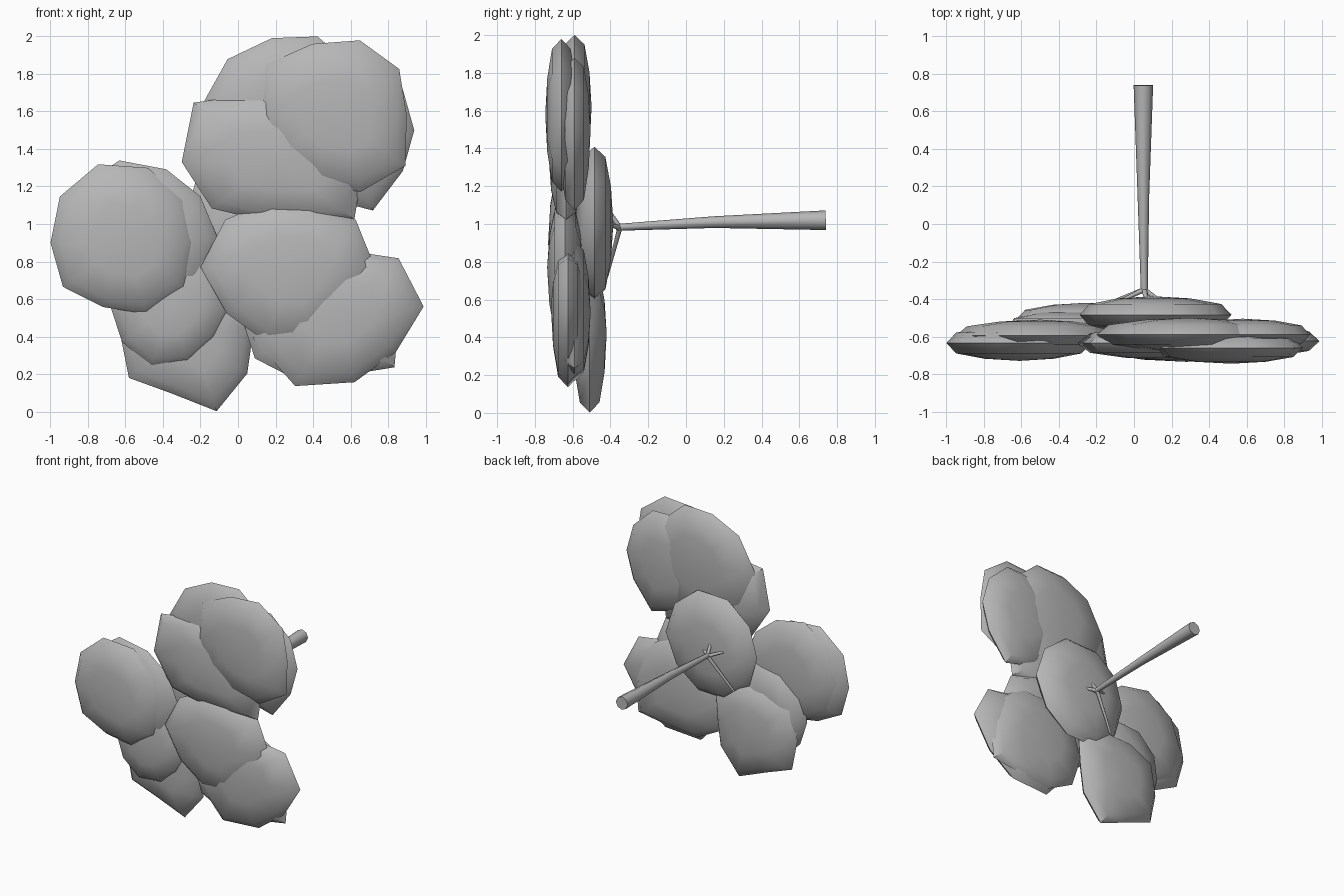
import bpy, bmesh, math
from mathutils import Vector

cube = bpy.data.objects.get("Cube")
if cube:
    bpy.data.objects.remove(cube, do_unlink=True)

grey = bpy.data.materials.new("plain_grey")
grey.use_nodes = True
colour = (0.47, 0.47, 0.47, 1)
grey.diffuse_color = colour
grey.node_tree.nodes["Principled BSDF"].inputs["Base Color"].default_value = colour

# Lens cross-section shared by all leaf clumps: (radius share, depth share)
LENS = [(0.48, -0.88), (0.87, -0.58), (1, 0), (0.87, 0.58), (0.48, 0.88)]


def finish(obj, angle):
    obj.data.materials.clear()
    obj.data.materials.append(grey)
    bpy.ops.object.select_all(action="DESELECT")
    bpy.context.view_layer.objects.active = obj
    obj.select_set(True)
    bpy.ops.object.shade_smooth_by_angle(angle=math.radians(angle))


def clump(name, centre, depth, radii):
    """Flattened leaf clump whose outline follows radii, counted from +x towards +z."""
    bm = bmesh.new()
    c, n = Vector(centre), len(radii)
    rings = []
    for share, d in LENS:
        ring = []
        for i, r in enumerate(radii):
            a = math.tau * i / n
            ring.append(bm.verts.new(c + Vector((share * r * math.cos(a), d * depth,
                                                 share * r * math.sin(a)))))
        rings.append(ring)
    front = bm.verts.new(c - Vector((0, depth, 0)))
    back = bm.verts.new(c + Vector((0, depth, 0)))
    for i in range(n):
        j = (i + 1) % n
        bm.faces.new((front, rings[0][i], rings[0][j]))
        bm.faces.new((back, rings[-1][j], rings[-1][i]))
        for lo, hi in zip(rings, rings[1:]):
            bm.faces.new((lo[i], hi[i], hi[j], lo[j]))
    bmesh.ops.recalc_face_normals(bm, faces=bm.faces)
    mesh = bpy.data.meshes.new(name)
    bm.to_mesh(mesh)
    bm.free()
    obj = bpy.data.objects.new(name, mesh)
    bpy.context.collection.objects.link(obj)
    finish(obj, 45)


def limb(name, points):
    """Tapered round limb through (x, y, z, radius) points."""
    curve = bpy.data.curves.new(name, "CURVE")
    curve.dimensions = "3D"
    curve.bevel_depth = 1
    curve.bevel_resolution = 2
    curve.use_fill_caps = True
    spline = curve.splines.new("POLY")
    spline.points.add(len(points) - 1)
    for p, (x, y, z, r) in zip(spline.points, points):
        p.co = (x, y, z, 1)
        p.radius = r
    obj = bpy.data.objects.new(name, curve)
    bpy.context.collection.objects.link(obj)
    bpy.ops.object.select_all(action="DESELECT")
    bpy.context.view_layer.objects.active = obj
    obj.select_set(True)
    bpy.ops.object.convert(target="MESH")
    finish(bpy.context.view_layer.objects.active, 50)


# Side clumps
clump("left_leaf_clump", (-.61, -.635, .9), .095,
      [.38, .4, .42, .44, .42, .39, .4, .36, .4, .41])
clump("left_inner_clump", (-.5, -.595, .93), .085,
      [.39, .37, .38, .43, .44, .45, .44, .4, .44, .38])

# Upper clumps
clump("upper_front_clump", (.52, -.66, 1.58), .085,
      [.38, .42, .42, .4, .46, .41, .4, .38, .43, .46])
clump("upper_middle_clump", (.2, -.635, 1.33), .09,
      [.47, .45, .38, .38, .54, .5, .42, .32, .33, .52])
clump("upper_back_clump", (.3, -.59, 1.62), .09,
      [.4, .38, .4, .39, .44, .5, .5, .5, .5, .45])
clump("upper_side_clump", (.58, -.59, 1.5), .085,
      [.36, .37, .4, .4, .4, .36, .38, .38, .45, .37])

# Lower clumps
clump("centre_front_clump", (.28, -.64, .77), .095,
      [.45, .43, .36, .37, .43, .48, .42, .42, .42, .39])
clump("lower_side_clump", (.55, -.625, .56), .09,
      [.44, .4, .3, .32, .42, .5, .49, .41, .38])
clump("lower_inner_clump", (.43, -.59, .53), .085,
      [.43, .42, .4, .4, .42, .42, .42, .38, .36, .5])
clump("lower_left_clump", (-.36, -.56, .56), .1,
      [.33, .37, .42, .4, .36, .32, .32, .34, .32, .3])
clump("bottom_clump", (-.25, -.51, .42), .09,
      [.33, .43, .38, .37, .42, .38, .41, .34, .44, .37])

# Clump carried directly by the trunk
clump("centre_back_clump", (.1, -.485, 1.0), .1,
      [.42, .42, .43, .42, .4, .39, .4, .42, .41, .4])

# Trunk and its short forks
limb("trunk", [(.05, .74, 1.02, .052), (.05, .15, 1.01, .031), (.055, -.37, .982, .018)])
fork = (.055, -.35, .98, .014)
for label, tip in {
    "upper": (.07, -.43, 1.1, .01),
    "side": (.15, -.42, 1.0, .01),
    "left": (-.05, -.4, 1.02, .009),
    "lower": (-.13, -.42, .72, .008),
}.items():
    limb(label + "_branch", [fork, tip])
